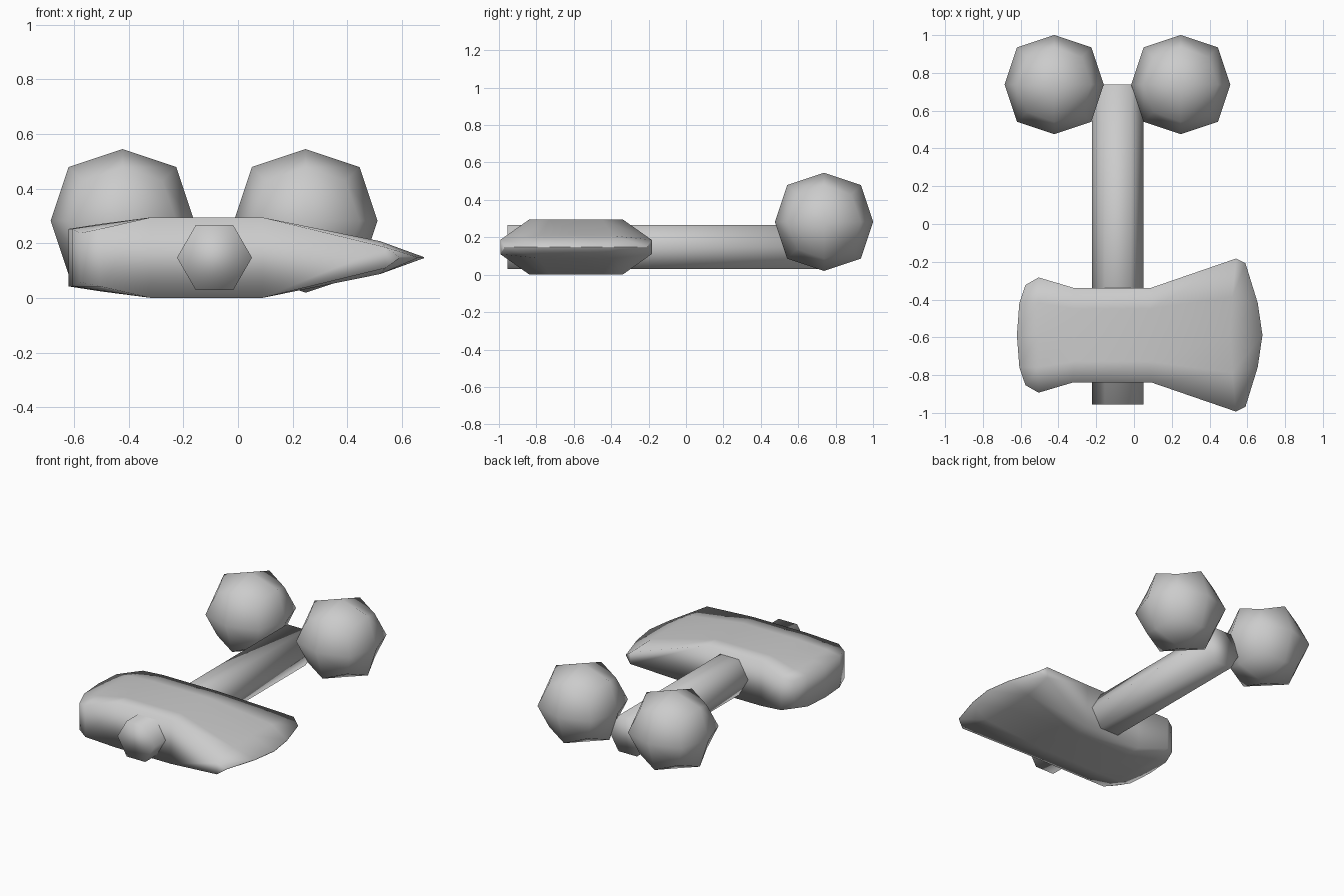
import bpy
import bmesh
from math import pi

if "Cube" in bpy.data.objects:
    bpy.data.objects.remove(bpy.data.objects["Cube"])

grey = bpy.data.materials.new("plain grey")
grey.use_nodes = True
colour = (0.6, 0.6, 0.6, 1)
grey.diffuse_color = colour
grey.node_tree.nodes["Principled BSDF"].inputs["Base Color"].default_value = colour


def finish(ob, name):
    ob.name = ob.data.name = name
    ob.data.materials.append(grey)
    for poly in ob.data.polygons:
        poly.use_smooth = True


# Handle: six-sided bar running front to back
bpy.ops.mesh.primitive_cylinder_add(
    vertices=6, radius=0.137, depth=1.695,
    location=(-0.086, -0.108, 0.148), rotation=(pi / 2, 0, pi))
handle = bpy.context.object
# Turn the profile so two corners point sideways
for v in handle.data.vertices:
    v.co.x, v.co.y = v.co.y, -v.co.x
finish(handle, "handle")

# Two rounded knobs at the back: cubes subdivided once
for side, x in (("right", -0.4225), ("left", 0.2475)):
    bpy.ops.mesh.primitive_cube_add(size=0.525, location=(x, 0.738, 0.2825))
    knob = bpy.context.object
    sub = knob.modifiers.new("rounding", "SUBSURF")
    sub.levels = sub.render_levels = 1
    sub.use_limit_surface = False
    finish(knob, side + "_knob")

# Axe head: each section gives (x, y offset, half height) at centre, middle, edge
sections = [
    ((-0.62, 0, 0.105), (-0.607, 0.17, 0.105), (-0.575, 0.265, 0.09)),
    ((-0.505, 0, 0.123), (-0.505, 0.17, 0.12), (-0.505, 0.305, 0.105)),
    ((-0.32, 0, 0.147), (-0.32, 0.14, 0.147), (-0.32, 0.25, 0.147)),
    ((0.09, 0, 0.147), (0.09, 0.14, 0.147), (0.09, 0.25, 0.147)),
    ((0.51, 0, 0.062), (0.52, 0.2, 0.06), (0.54, 0.405, 0.038)),
    ((0.68, 0, 0.002), (0.655, 0.17, 0.002), (0.59, 0.38, 0.002)),
]
bm = bmesh.new()
rings = []
for centre, middle, edge in sections:
    half = [(edge, -1), (middle, -1), (centre, 1), (middle, 1), (edge, 1)]
    top = [bm.verts.new((x, s * y, h)) for (x, y, h), s in half]
    bottom = [bm.verts.new((x, s * y, -h)) for (x, y, h), s in reversed(half)]
    rings.append(top + bottom)
for a, b in zip(rings, rings[1:]):
    n = len(a)
    for i in range(n):
        j = (i + 1) % n
        bm.faces.new((a[i], a[j], b[j], b[i]))
# Close both ends with strips between top and bottom
for ring in (rings[0], rings[-1]):
    for i in range(4):
        bm.faces.new((ring[i], ring[i + 1], ring[-2 - i], ring[-1 - i]))
bmesh.ops.recalc_face_normals(bm, faces=bm.faces)
mesh = bpy.data.meshes.new("axe_head")
bm.to_mesh(mesh)
bm.free()
head = bpy.data.objects.new("axe_head", mesh)
head.location = (0, -0.588, 0.148)
bpy.context.collection.objects.link(head)
finish(head, "axe_head")
